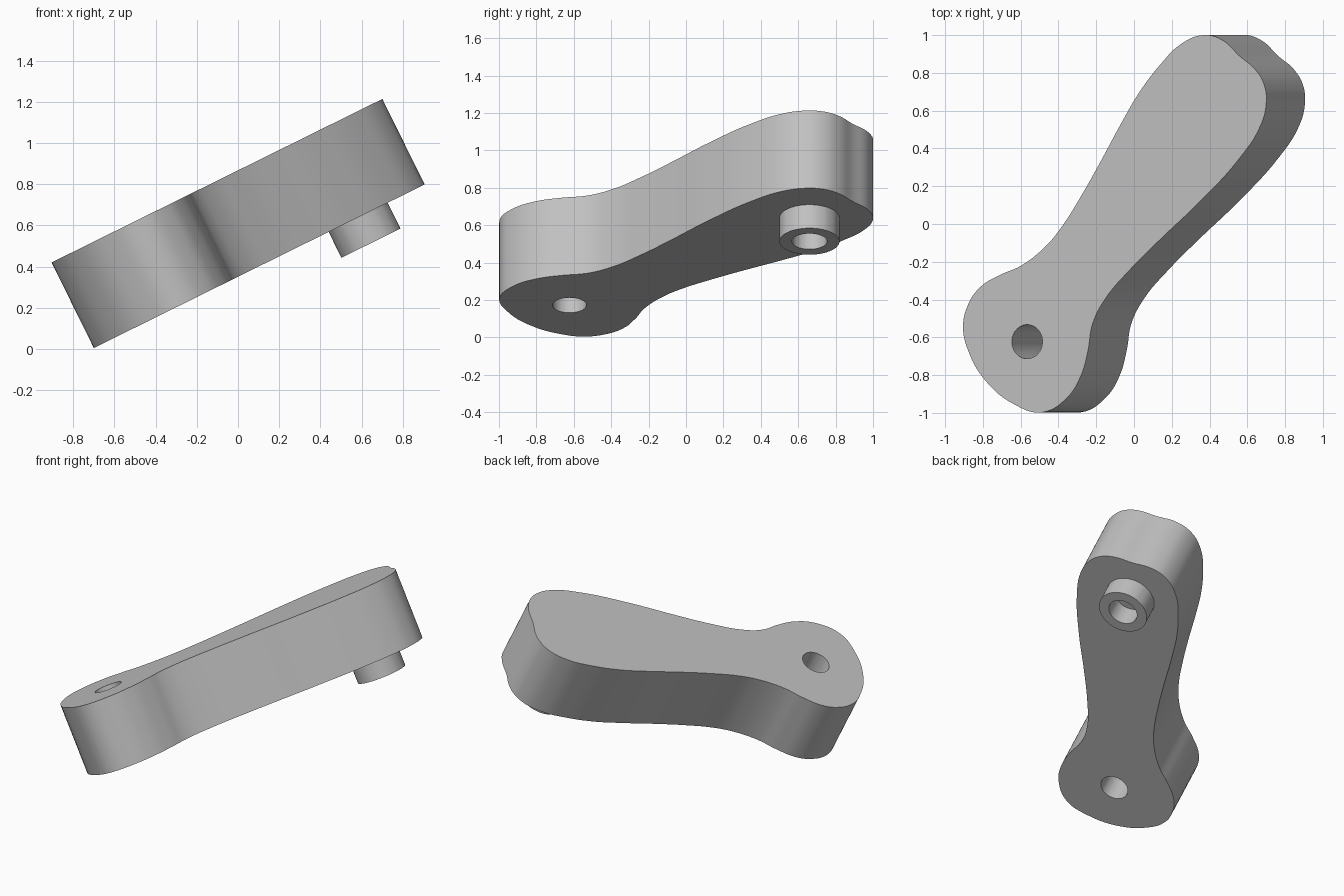
import bpy
import bmesh
from math import radians, cos, sin, pi
from mathutils import Matrix

cube = bpy.data.objects.get("Cube")
if cube:
    bpy.data.objects.remove(cube, do_unlink=True)

TILT = radians(26.3)
THICK = 0.463
FRAME = Matrix.Translation((0, 0, 0.867)) @ Matrix.Rotation(-TILT, 4, 'Y')

grey = bpy.data.materials.new("plain grey")
grey.use_nodes = True
grey.diffuse_color = (0.53, 0.53, 0.53, 1)
grey.node_tree.nodes["Principled BSDF"].inputs["Base Color"].default_value = grey.diffuse_color


def circle(x, y, r, n=16):
    return [(x + r * cos(2 * pi * i / n), y + r * sin(2 * pi * i / n)) for i in range(n)]


def extruded_part(name, loops, top, depth):
    """Extrude smooth closed loops (outline plus holes) down the tilted axis."""
    curve = bpy.data.curves.new(name, 'CURVE')
    curve.dimensions = '2D'
    curve.fill_mode = 'BOTH'
    curve.extrude = depth / 2
    curve.resolution_u = 6
    for loop in loops:
        spline = curve.splines.new('BEZIER')
        spline.bezier_points.add(len(loop) - 1)
        spline.use_cyclic_u = True
        for point, (x, y) in zip(spline.bezier_points, loop):
            point.co = (x, y, 0)
            point.handle_left_type = point.handle_right_type = 'AUTO'
    obj = bpy.data.objects.new(name, curve)
    bpy.context.collection.objects.link(obj)
    obj.matrix_world = FRAME @ Matrix.Translation((0, 0, top - depth / 2))
    bpy.ops.object.select_all(action='DESELECT')
    obj.select_set(True)
    bpy.context.view_layer.objects.active = obj
    bpy.ops.object.convert(target='MESH')
    obj = bpy.context.view_layer.objects.active

    # Weld caps to walls so that the walls shade smoothly
    bm = bmesh.new()
    bm.from_mesh(obj.data)
    bmesh.ops.remove_doubles(bm, verts=bm.verts, dist=0.0005)
    bmesh.ops.recalc_face_normals(bm, faces=bm.faces)
    bm.to_mesh(obj.data)
    bm.free()
    obj.data.materials.clear()
    obj.data.materials.append(grey)
    bpy.ops.object.shade_smooth_by_angle(angle=radians(35))
    return obj


# Arm outline in plan, stretched along the slope
plan = [
    (-.905, -.545), (-.88, -.43), (-.815, -.335), (-.71, -.27), (-.6, -.222),
    (-.47, -.12), (-.39, -.025), (-.285, .14), (-.18, .325), (-.075, .52),
    (.03, .70), (.14, .845), (.245, .95), (.365, 1), (.465, .975),
    (.56, .888), (.64, .82), (.688, .74), (.70, .64), (.667, .515),
    (.56, .35), (.35, .12), (.14, -.08), (-.02, -.24), (-.155, -.40),
    (-.22, -.53), (-.243, -.665), (-.28, -.80), (-.355, -.92), (-.487, -.997),
    (-.63, -.957), (-.79, -.825), (-.88, -.665),
]
outline = [(x / cos(TILT), y) for x, y in plan]

# Arm with a pivot hole through the narrow end
extruded_part("arm_body", [outline, circle(-.631, -.623, .09)], 0, THICK)

# Hollow boss under the wide end
extruded_part("hollow_boss", [circle(.422, .66, .16), circle(.422, .66, .094)], -THICK, .14)
